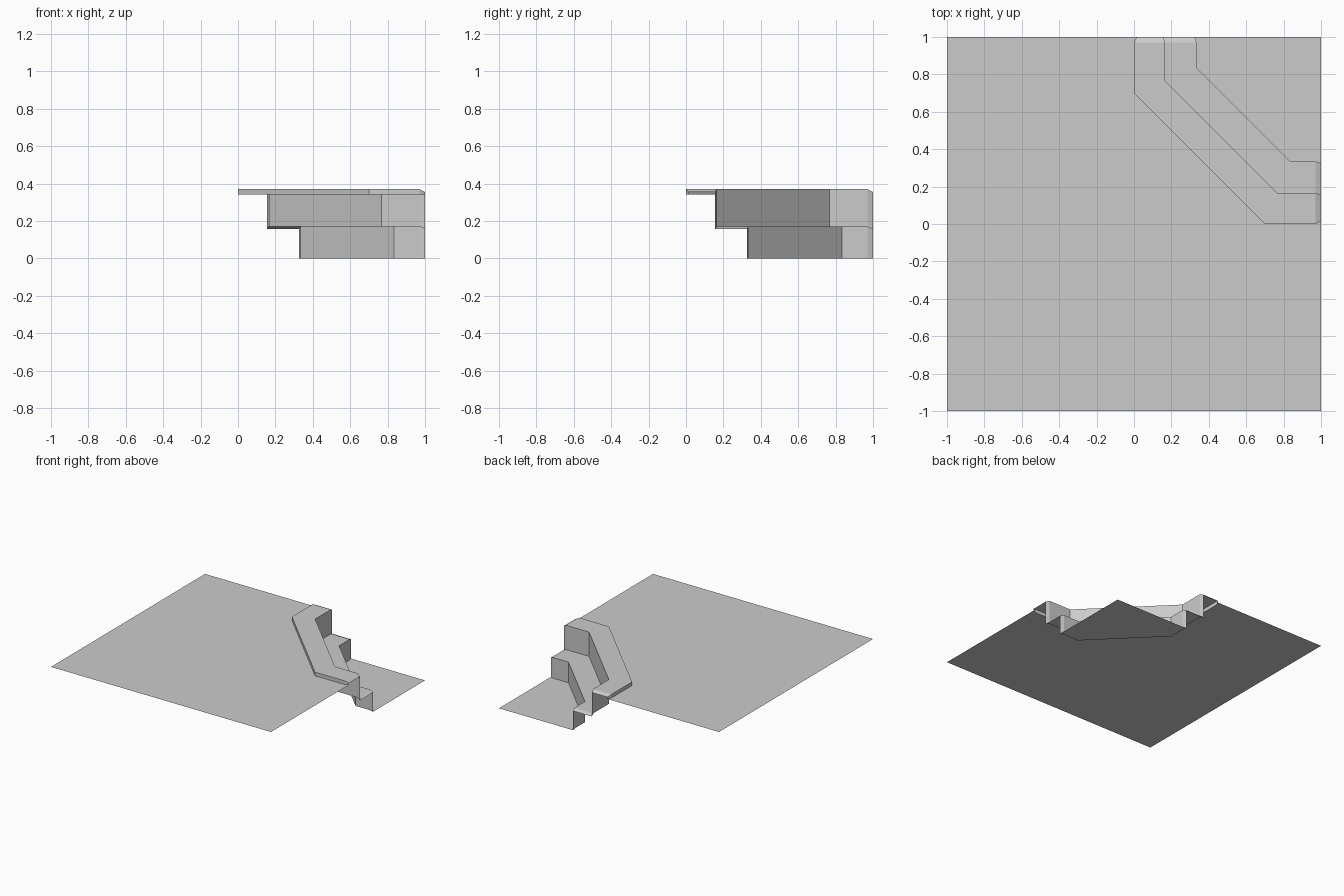
import bpy
from mathutils import Vector

cube = bpy.data.objects.get("Cube")
if cube:
    bpy.data.objects.remove(cube, do_unlink=True)

TONE = 0.6
grey = bpy.data.materials.new("plain_grey")
grey.use_nodes = True
grey.diffuse_color = (TONE, TONE, TONE, 1)
grey.node_tree.nodes["Principled BSDF"].inputs["Base Color"].default_value = (TONE, TONE, TONE, 1)

HIGH, LIP, STEP = 0.34, 0.37, 0.17   # ground, rim and ledge heights
TAPER = 0.97                         # where the ends start to pinch in


def contour(inset, z, end_inset, end_z):
    """Line across the corner: straight, diagonal, straight, with pinched ends."""
    half = [(end_inset, 1, end_z), (inset, TAPER, z), (inset, 0.7 + 0.4 * inset, z)]
    mirrored = [(y, x, h) for x, y, h in reversed(half)]
    return [Vector(p) for p in half + mirrored]


def add_part(name, verts, faces):
    mesh = bpy.data.meshes.new(name)
    mesh.from_pydata(verts, [], faces)
    mesh.materials.append(grey)
    mesh.update()
    obj = bpy.data.objects.new(name, mesh)
    bpy.context.scene.collection.objects.link(obj)
    return obj


# Stepped cliff: rim, upper riser, ledge, lower riser
rows = [
    contour(0, HIGH, 0.015, HIGH),
    contour(0, LIP, 0.015, LIP - 0.015),
    contour(0.165, LIP, 0.155, LIP - 0.015),
    contour(0.165, STEP, 0.155, STEP - 0.012),
    contour(0.335, STEP, 0.325, STEP - 0.012),
    contour(0.335, 0, 0.325, 0),
]
n = len(rows[0])
quads = [(r * n + i, r * n + i + 1, (r + 1) * n + i + 1, (r + 1) * n + i)
         for r in range(len(rows) - 1) for i in range(n - 1)]
add_part("cliff_steps", [v for row in rows for v in row], quads)

# High ground around the cliff rim
upper = [Vector((-1, 1, HIGH)), Vector((-1, -1, HIGH)), Vector((1, -1, HIGH))]
upper += list(reversed(rows[0]))
add_part("upper_ground", upper, [range(len(upper))])

# Low ground in the corner at the cliff foot
lower = rows[-1] + [Vector((1, 1, 0))]
add_part("lower_ground", lower, [range(len(lower))])
